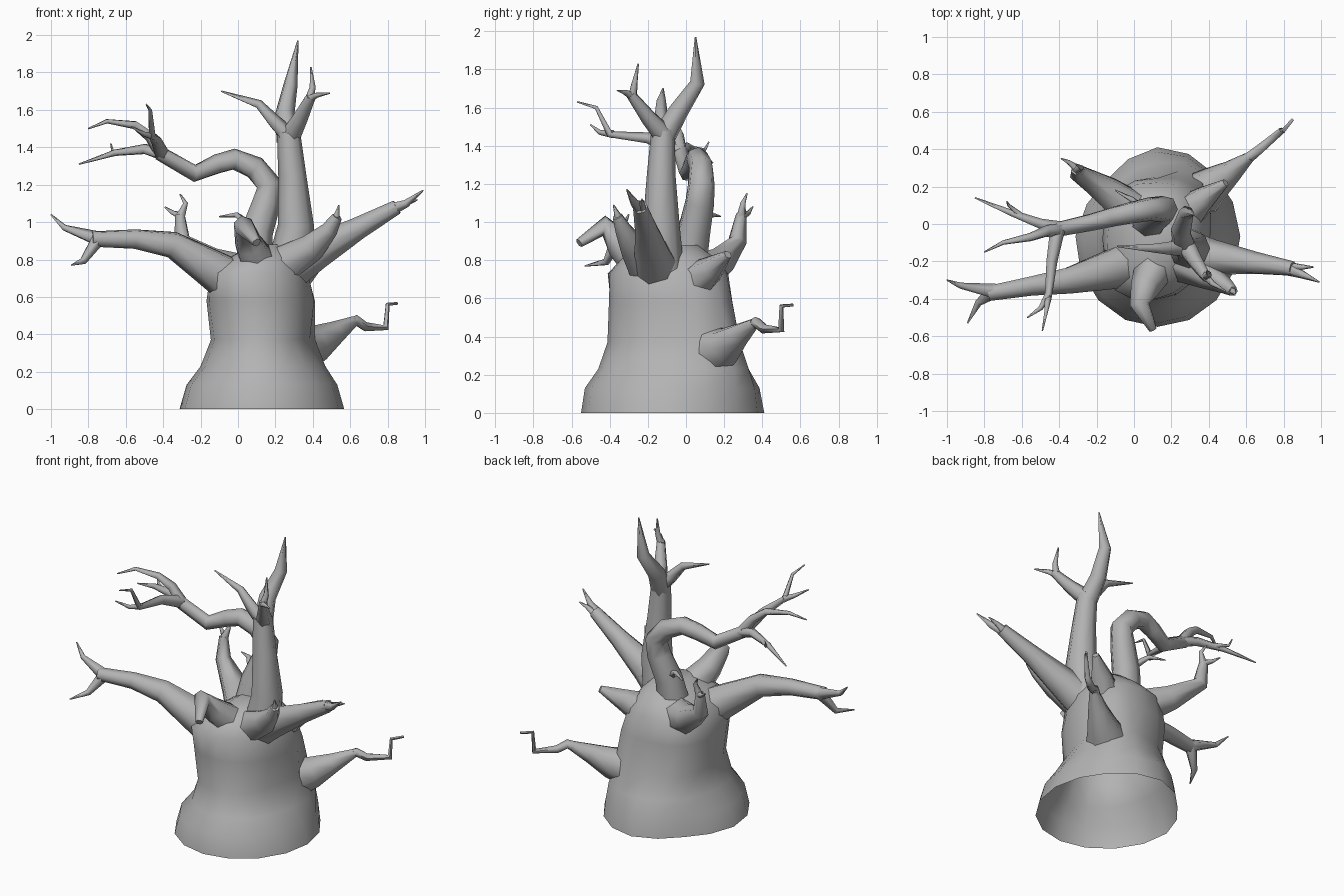
import bpy
import bmesh
import math
from mathutils import Vector

default_cube = bpy.data.objects.get("Cube")
if default_cube:
    bpy.data.objects.remove(default_cube, do_unlink=True)

# One grey bark colour for the whole tree
bark = bpy.data.materials.new("grey_bark")
bark.use_nodes = True
bark_colour = (0.45, 0.45, 0.45, 1)
bark.diffuse_color = bark_colour
bark.node_tree.nodes["Principled BSDF"].inputs["Base Color"].default_value = bark_colour


def finish(name, bm, angle):
    """Turn a bmesh into a named, smooth shaded bark object."""
    bmesh.ops.recalc_face_normals(bm, faces=bm.faces)
    mesh = bpy.data.meshes.new(name)
    bm.to_mesh(mesh)
    bm.free()
    mesh.materials.append(bark)
    obj = bpy.data.objects.new(name, mesh)
    bpy.context.collection.objects.link(obj)
    bpy.ops.object.select_all(action="DESELECT")
    obj.select_set(True)
    bpy.context.view_layer.objects.active = obj
    bpy.ops.object.shade_smooth_by_angle(angle=math.radians(angle))


def bridge(bm, lower, upper):
    """Join two vertex rings with quads."""
    count = len(lower)
    for i in range(count):
        j = (i + 1) % count
        bm.faces.new((lower[i], lower[j], upper[j], upper[i]))


def limb(name, points, thick, thin, sides=6, power=1.0):
    """Sweep a tapering polygonal tube along a path."""
    path = [Vector(p) for p in points]
    lengths = [0.0]
    for a, b in zip(path, path[1:]):
        lengths.append(lengths[-1] + (b - a).length)
    bm = bmesh.new()
    rings = []
    side = None
    for i, point in enumerate(path):
        before = path[max(i - 1, 0)]
        after = path[min(i + 1, len(path) - 1)]
        tangent = (point - before).normalized() + (after - point).normalized()
        tangent.normalize()
        # Carry the side direction along the path so the tube does not twist
        if side is None:
            side = tangent.orthogonal()
        side = (side - tangent * side.dot(tangent)).normalized()
        across = tangent.cross(side)
        remaining = 1 - lengths[i] / lengths[-1]
        radius = thin + (thick - thin) * remaining ** power
        ring = []
        for k in range(sides):
            turn = math.tau * k / sides
            offset = side * math.cos(turn) + across * math.sin(turn)
            ring.append(bm.verts.new(point + offset * radius))
        rings.append(ring)
    for lower, upper in zip(rings, rings[1:]):
        bridge(bm, lower, upper)
    bm.faces.new(rings[0])
    bm.faces.new(rings[-1])
    finish(name, bm, 75)


def twig(name, points, thick, thin=0.004):
    limb(name, points, thick, thin, sides=5)


def lobe(turn, degrees):
    """A soft bump around the trunk, strongest at the given direction."""
    return max(0, math.cos(turn - math.radians(degrees))) ** 6


# Trunk: each ring has a height, limits in x and y, and the swelling
# towards the back left, the back right and the front right
def build_trunk(sections, sides=16):
    bm = bmesh.new()
    previous = None
    for height, left, right, front, back, swell_bl, swell_br, swell_fr in sections:
        ring = []
        for k in range(sides):
            turn = math.tau * k / sides
            swell = 1 + swell_bl * lobe(turn, 45)
            swell += swell_br * lobe(turn, 135) + swell_fr * lobe(turn, 225)
            x = (left + right) / 2 + swell * math.cos(turn) * (right - left) / 2
            y = (front + back) / 2 + swell * math.sin(turn) * (back - front) / 2
            ring.append(bm.verts.new((x, y, height)))
        if previous:
            bridge(bm, previous, ring)
        previous = ring
    bm.faces.new(previous)
    finish("trunk", bm, 60)


build_trunk([
    (0, -.32, .57, -.55, .42, -.03, -.13, 0),
    (.13, -.28, .53, -.53, .39, .02, -.1, 0),
    (.23, -.2, .46, -.46, .32, .17, 0, 0),
    (.37, -.14, .37, -.41, .23, .42, .12, .04),
    (.58, -.16, .4, -.4, .23, .2, .14, .1),
    (.73, -.13, .37, -.39, .21, .14, .15, .25),
    (.81, -.04, .33, -.33, .15, .05, .1, .15),
    (.88, .07, .26, -.22, .06, 0, 0, 0),
])

# Long low branch on the right side, forked at the end
limb("right_branch", [(.05, -.18, .63), (-.12, -.24, .74), (-.35, -.3, .88),
                      (-.55, -.33, .91), (-.78, -.37, .91)], .145, .042, 7, 1.6)
twig("right_upper_fork", [(-.75, -.36, .91), (-.93, -.33, .97), (-1, -.3, 1.04)], .042)
twig("right_lower_fork", [(-.75, -.36, .91), (-.83, -.42, .79), (-.89, -.53, .77)], .04)

# Arching branch with a spread of twigs
limb("arching_branch", [(.08, .01, .78), (.1, .04, .95), (.15, .07, 1.1),
                        (.165, .08, 1.2), (.09, .08, 1.29), (-.02, .06, 1.335),
                        (-.11, .04, 1.31), (-.23, .01, 1.26), (-.42, -.03, 1.37)],
     .1, .04, 7, 1.3)
twig("arch_top_twig", [(-.4, -.03, 1.36), (-.47, -.04, 1.46), (-.55, -.07, 1.52),
                       (-.7, -.1, 1.54), (-.8, -.15, 1.5)], .04)
twig("arch_low_twig", [(-.4, -.02, 1.36), (-.5, 0, 1.39), (-.66, .06, 1.37),
                       (-.85, .14, 1.31)], .036)
twig("arch_low_spur", [(-.6, .04, 1.38), (-.67, .1, 1.38), (-.68, .12, 1.42)], .018)
twig("arch_front_twig", [(-.41, -.03, 1.37), (-.44, -.2, 1.44), (-.46, -.4, 1.46),
                         (-.47, -.47, 1.6), (-.49, -.57, 1.63)], .042)
twig("arch_front_spur", [(-.46, -.38, 1.46), (-.5, -.45, 1.47), (-.57, -.5, 1.51)], .022)

# Tall upright branch with its crown
limb("upright_branch", [(.27, -.13, .75), (.31, -.13, .98), (.29, -.13, 1.25),
                        (.27, -.12, 1.48)], .12, .062, 8, 1.3)
limb("crown_spire", [(.27, -.12, 1.44), (.25, -.04, 1.58), (.28, .06, 1.73),
                     (.32, .05, 1.97)], .065, .004, 6, .6)
twig("crown_right_twig", [(.27, -.12, 1.46), (.2, -.13, 1.53), (.11, -.13, 1.63),
                          (-.09, -.12, 1.7)], .05)
limb("crown_left_twig", [(.28, -.12, 1.46), (.33, -.2, 1.55), (.39, -.29, 1.67)],
     .055, .026)
twig("crown_left_spur", [(.38, -.28, 1.65), (.4, -.27, 1.72), (.39, -.25, 1.83)], .026)
twig("crown_front_spur", [(.37, -.27, 1.65), (.42, -.32, 1.68), (.49, -.36, 1.69)], .026)

# Straight branch reaching out to the left
limb("left_branch", [(.2, -.14, .71), (.42, -.18, .84), (.65, -.21, .97),
                     (.85, -.24, 1.08)], .14, .04, 7, 1.3)
twig("left_tip", [(.82, -.24, 1.07), (.9, -.27, 1.1), (.99, -.31, 1.17)], .036)
twig("left_tip_spur", [(.82, -.23, 1.06), (.9, -.23, 1.1), (.96, -.23, 1.12)], .03)

# Broken stumps around the crown of the trunk
limb("front_left_stump", [(.2, -.17, .73), (.4, -.28, .87), (.49, -.33, .96),
                          (.53, -.36, 1.03)], .13, .028, 6)
twig("front_left_splinter", [(.51, -.35, 1), (.53, -.36, 1.04), (.54, -.38, 1.09)], .028)
limb("front_stump", [(.13, -.19, .74), (.06, -.34, .88), (.03, -.43, .98),
                     (.1, -.56, .89)], .12, .024, 6)
limb("back_left_stump", [(.24, .02, .66), (.38, .14, .76), (.49, .22, .83)],
     .13, .022, 6)

# Crooked branch at the back
limb("back_branch", [(.03, .04, .7), (-.14, .17, .78), (-.3, .27, .9),
                     (-.31, .29, 1.04)], .13, .028, 6, 1.1)
twig("back_tip", [(-.31, .29, 1.02), (-.28, .3, 1.1), (-.31, .32, 1.15)], .028)
twig("back_spur", [(-.3, .29, 1.03), (-.35, .33, 1.05), (-.39, .35, 1.08)], .024)
twig("inner_spur", [(.07, .05, .97), (-.01, .13, 1.04), (-.1, .18, 1.03)], .03)

# Root-like branch low on the back left, ending in a zigzag
limb("low_branch", [(.29, .11, .31), (.42, .21, .35), (.52, .28, .41),
                    (.62, .36, .47)], .15, .028, 7, 1.1)
twig("low_zigzag", [(.6, .35, .46), (.63, .37, .475), (.68, .41, .44),
                    (.79, .5, .435), (.8, .5, .56), (.85, .56, .565)], .032, .008)
